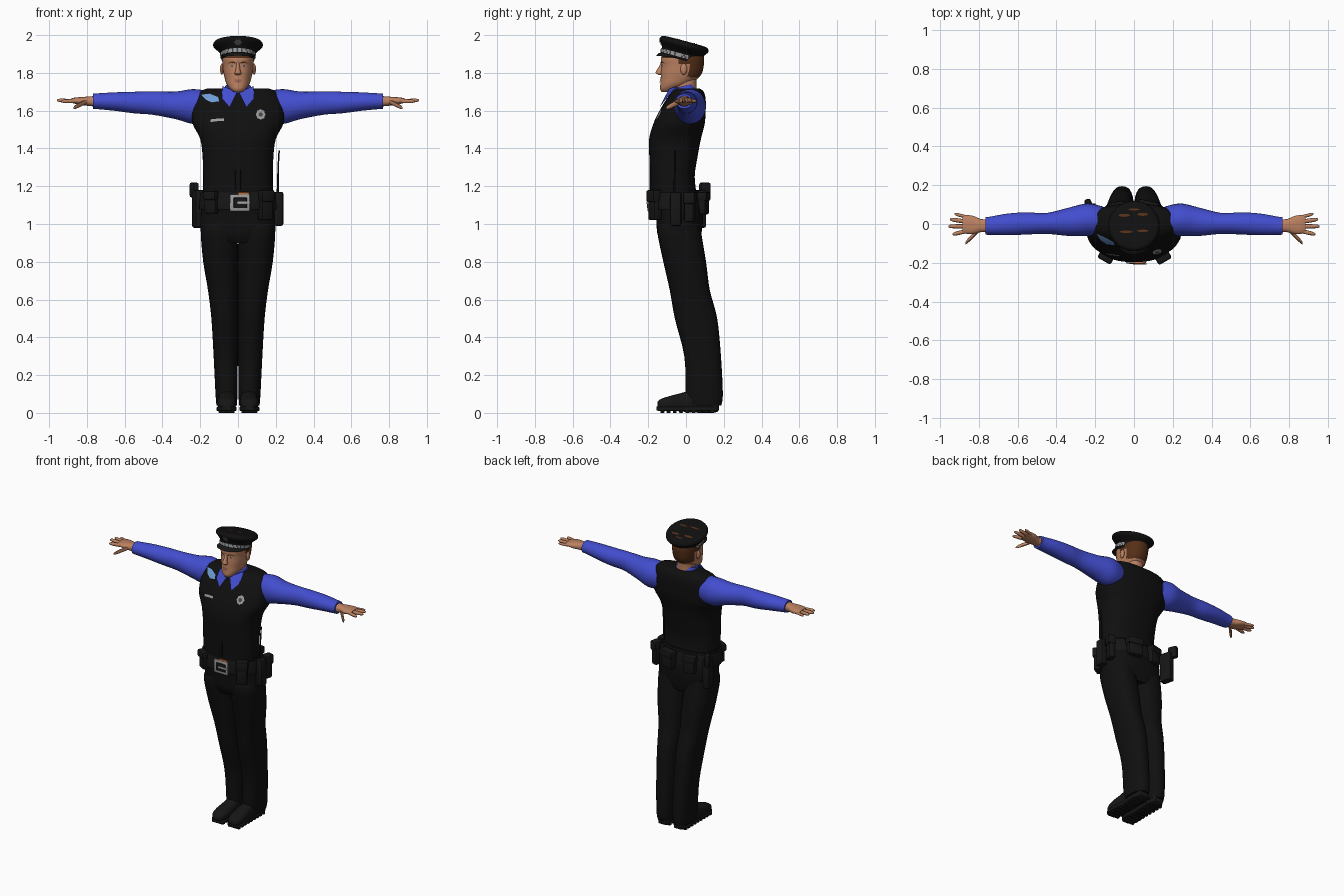
import bpy, bmesh, math
from math import sin, cos, pi, radians
from mathutils import Matrix, Vector
from mathutils.bvhtree import BVHTree

if "Cube" in bpy.data.objects:
    bpy.data.objects.remove(bpy.data.objects["Cube"])


def colour(name, *rgb):
    m = bpy.data.materials.new(name)
    m.use_nodes = True
    m.diffuse_color = (*rgb, 1)
    node = next(n for n in m.node_tree.nodes if n.type == 'BSDF_PRINCIPLED')
    node.inputs["Base Color"].default_value = (*rgb, 1)
    node.inputs["Roughness"].default_value = 0.8
    return m


BLACK = colour("black_cloth", .005, .005, .005)
LEATHER = colour("black_leather", .008, .008, .008)
BLUE = colour("blue_shirt", .055, .075, .62)
SKIN = colour("skin", .5, .22, .12)
HAIR = colour("brown_hair", .09, .028, .009)
SILVER = colour("silver", .33, .33, .34)
PATCH = colour("light_blue", .16, .33, .66)
LIPS = colour("lips", .32, .11, .07)
GREY = colour("dark_grey", .06, .06, .06)
BRASS = colour("brass", .5, .16, .05)


def finish(name, bm, mats, matrix=None, rule=None):
    if matrix:
        bm.transform(matrix)
    bmesh.ops.recalc_face_normals(bm, faces=bm.faces)
    if rule:
        for f in bm.faces:
            f.material_index = int(rule(f.calc_center_median()))
    tree = BVHTree.FromBMesh(bm)
    me = bpy.data.meshes.new(name)
    bm.to_mesh(me)
    bm.free()
    for m in mats:
        me.materials.append(m)
    ob = bpy.data.objects.new(name, me)
    bpy.context.collection.objects.link(ob)
    ob.select_set(True)
    bpy.context.view_layer.objects.active = ob
    return tree


def spline(a, b, c, d, t):
    return b + .5 * t * (c - a + t * (2 * a - 5 * b + 4 * c - d + t * (3 * (b - c) + d - a)))


# Loft of superellipse rings: each row is (position, centre a, centre b, radius a, radius b)
def loft(name, rows, mats, axis='z', n=28, steps=4, power=2.2, matrix=None, rule=None, keep=None):
    full = []
    for i in range(len(rows) - 1):
        q = [rows[max(i - 1, 0)], rows[i], rows[i + 1], rows[min(i + 2, len(rows) - 1)]]
        full += [[spline(*v, s / steps) for v in zip(*q)] for s in range(steps)]
    full.append(rows[-1])
    bm = bmesh.new()
    rings = []
    for t, a, b, ra, rb in full:
        ring = []
        for k in range(n):
            c, s = cos(2 * pi * k / n), sin(2 * pi * k / n)
            u = a + ra * math.copysign(abs(c) ** (2 / power), c)
            v = b + rb * math.copysign(abs(s) ** (2 / power), s)
            ring.append(bm.verts.new({'z': (u, v, t), 'x': (t, u, v), 'y': (u, t, v)}[axis]))
        rings.append(ring)
    for r, q in zip(rings, rings[1:]):
        for k in range(n):
            bm.faces.new((r[k], r[(k + 1) % n], q[(k + 1) % n], q[k]))
    bm.faces.new(rings[0])
    bm.faces.new(rings[-1])
    if keep:
        gone = [f for f in bm.faces if not keep(f.calc_center_median())]
        bmesh.ops.delete(bm, geom=gone, context='FACES')
    return finish(name, bm, mats, matrix, rule)


def box(name, at, size, mat, turn=0, bevel=.008):
    bm = bmesh.new()
    bmesh.ops.create_cube(bm, size=1, matrix=Matrix.Diagonal((*size, 1)))
    bmesh.ops.bevel(bm, geom=bm.edges[:], offset=bevel, segments=2, affect='EDGES', profile=.5)
    finish(name, bm, [mat], Matrix.Translation(at) @ Matrix.Rotation(radians(turn), 4, 'Z'))


# Thin plate laid over a surface, thrown from the front or from above
def decal(name, outline, tree, mat, down=False, lift=.004):
    bm = bmesh.new()
    mid = sum((Vector(p) for p in outline), Vector((0, 0))) / len(outline)

    def drop(p):
        src, ray = ((p[0], p[1], 3), (0, 0, -1)) if down else ((p[0], -3, p[1]), (0, 1, 0))
        hit = tree.ray_cast(Vector(src), Vector(ray))[0]
        if hit is None:
            hit = Vector((p[0], p[1], 1.9)) if down else Vector((p[0], -.1, p[1]))
        return bm.verts.new(hit - Vector(ray) * lift)
    centre = drop(mid)
    rings = [[drop(mid.lerp(Vector(p), s)) for p in outline] for s in (.5, 1)]
    n = len(outline)
    for k in range(n):
        j = (k + 1) % n
        bm.faces.new((centre, rings[0][k], rings[0][j]))
        bm.faces.new((rings[0][k], rings[1][k], rings[1][j], rings[0][j]))
    finish(name, bm, [mat])


def oval(x, z, rx, rz, n=12, star=1):
    return [(x + rx * cos(2 * pi * k / n) * (star if k % 2 else 1),
             z + rz * sin(2 * pi * k / n) * (star if k % 2 else 1)) for k in range(n)]


# Vest, trouser seat and belt
torso = loft("vest", [(1.15, 0, -.065, .185, .122), (1.25, 0, -.072, .185, .118), (1.35, 0, -.067, .187, .127),
                      (1.45, 0, -.058, .2, .137), (1.53, 0, -.037, .24, .136), (1.6, 0, -.018, .245, .122),
                      (1.66, 0, 0, .23, .104), (1.7, 0, .01, .205, .084), (1.718, 0, .012, .16, .06)],
             [BLACK], power=2.5, n=40)
loft("trouser_seat", [(.9, 0, -.03, .15, .1), (.95, 0, -.035, .195, .117), (1.05, 0, -.035, .198, .125),
                      (1.18, 0, -.06, .188, .124)], [BLACK], power=2.5, n=40)
loft("belt", [(1.08, 0, -.055, .203, .137), (1.085, 0, -.055, .206, .14), (1.16, 0, -.058, .2, .134),
              (1.165, 0, -.058, .197, .131)], [LEATHER], power=2.5, n=40, steps=2)
box("vest_placket", (0, -.187, 1.32), (.03, .012, .28), BLACK, bevel=.003)

# Buckle
box("buckle_frame", (.01, -.197, 1.112), (.105, .012, .09), SILVER, bevel=.004)
box("buckle_opening", (.012, -.201, 1.112), (.07, .01, .055), LEATHER, bevel=.003)
box("buckle_prong", (.03, -.205, 1.112), (.07, .008, .014), SILVER, bevel=.003)
box("buckle_trim", (.03, -.2, 1.162), (.06, .01, .013), BRASS, bevel=.003)

# Belt gear: position, size, turn
for name, at, size, turn in [
        ("front_pouch", (.145, -.165, 1.1), (.07, .05, .16), 30),
        ("front_right_pouch", (-.14, -.165, 1.115), (.07, .045, .12), -30),
        ("radio", (.215, -.055, 1.08), (.05, .06, .18), 0),
        ("left_pouch", (.205, .02, 1.09), (.045, .055, .16), -15),
        ("rear_pouch", (.07, .09, 1.11), (.1, .05, .12), -12),
        ("rear_right_pouch", (-.09, .085, 1.11), (.08, .045, .12), 12),
        ("holster", (-.212, .065, 1.08), (.05, .08, .2), 15),
        ("pistol_grip", (-.232, .1, 1.18), (.035, .06, .08), 25)]:
    box(name, at, size, LEATHER, turn, .012)
    if "pouch" in name:
        box(name + "_flap", (at[0] * 1.02, at[1] * 1.02, at[2] + size[2] * .3),
            (size[0] + .008, size[1] + .008, size[2] * .4), LEATHER, turn, .01)
loft("radio_antenna", [(1.15, .21, -.06, .006, .006), (1.3, .213, -.06, .004, .004), (1.39, .218, -.06, .004, .004)],
     [LEATHER], n=8)

# Vest insignia
decal("badge", oval(.12, 1.58, .026, .028, 16, .88), torso, SILVER)
decal("badge_centre", oval(.12, 1.58, .012, .012), torso, GREY, lift=.006)
decal("name_plate", [(-.145, 1.54), (-.11, 1.544), (-.075, 1.546), (-.075, 1.56), (-.11, 1.558), (-.145, 1.554)],
      torso, SILVER)
decal("shoulder_patch", [(-.195, 1.685), (-.17, 1.658), (-.14, 1.644), (-.1, 1.65), (-.105, 1.672), (-.15, 1.69)],
      torso, PATCH)

# Limbs, mirrored
for side, s in (("left", 1), ("right", -1)):
    flip = Matrix.Scale(s, 4, (1, 0, 0))
    loft(side + "_trouser_leg", [(.04, .06, .097, .054, .09), (.1, .061, .097, .058, .098), (.3, .065, .088, .064, .097),
                                 (.5, .071, .053, .07, .112), (.65, .08, .02, .079, .106), (.8, .092, -.007, .092, .113),
                                 (.95, .1, -.035, .097, .116), (1.0, .1, -.035, .09, .11)],
         [BLACK], matrix=flip, power=2.4)
    loft(side + "_shoe", [(-.152, .06, .042, .02, .015), (-.135, .06, .045, .04, .028), (-.09, .06, .05, .05, .038),
                          (-.03, .058, .056, .048, .048), (.03, .058, .06, .046, .058), (.12, .058, .06, .046, .06),
                          (.165, .058, .055, .04, .05), (.175, .058, .05, .025, .03)],
         [LEATHER], axis='y', matrix=flip, power=2.5)
    sole = [(-.155, .06, .023, .025, .01), (-.13, .06, .021, .046, .012), (-.08, .06, .021, .053, .012),
            (.0, .058, .021, .045, .012), (.12, .058, .021, .048, .012), (.172, .058, .021, .03, .012)]
    loft(side + "_sole", sole, [LEATHER], axis='y', matrix=flip, power=6, steps=3)
    for k in range(9):
        box(side + "_tread", (s * .06, -.125 + k * .033, .008), (.085, .02, .016), LEATHER, bevel=.003)
    loft(side + "_sleeve", [(.16, .015, 1.62, .075, .085), (.24, .022, 1.622, .084, .092), (.33, .012, 1.628, .074, .073),
                            (.45, .003, 1.64, .054, .062), (.55, .003, 1.643, .057, .057), (.65, -.002, 1.648, .056, .049),
                            (.74, -.009, 1.65, .047, .042), (.767, -.01, 1.65, .045, .04)],
         [BLUE], axis='x', matrix=flip, power=2)
    loft(side + "_hand", [(.755, -.01, 1.65, .034, .028), (.79, -.008, 1.65, .034, .025), (.83, -.005, 1.651, .047, .021),
                          (.865, -.002, 1.653, .048, .016), (.885, 0, 1.653, .042, .011)],
         [SKIN], axis='x', matrix=flip, power=2.4, steps=3)
    for finger, x0, y0, x1, y1, z1, r in [
            ("thumb", .8, -.03, .87, -.1, 1.615, .013), ("index_finger", .865, -.037, .935, -.053, 1.65, .011),
            ("middle_finger", .87, -.012, .957, -.012, 1.655, .011), ("ring_finger", .87, .013, .948, .024, 1.655, .011),
            ("little_finger", .86, .035, .925, .052, 1.652, .009)]:
        rows = [(x0 + (x1 - x0) * t, y0 + (y1 - y0) * t, 1.65 + (z1 - 1.65) * t, r * w, r * w)
                for t, w in ((0, 1), (.45, 1), (.85, .85), (1, .4))]
        loft(f"{side}_{finger}", rows, [SKIN], axis='x', matrix=flip, n=10, steps=2)
    # Collar flap
    bm = bmesh.new()
    bm.faces.new([bm.verts.new(p) for p in [(.006, -.1, 1.695), (.045, -.14, 1.618), (.086, -.112, 1.665),
                                            (.082, -.05, 1.73), (.045, -.09, 1.715)]])
    bmesh.ops.solidify(bm, geom=bm.faces[:], thickness=.008)
    finish(side + "_collar_flap", bm, [BLUE], flip)
    # Ear
    bm = bmesh.new()
    bmesh.ops.create_uvsphere(bm, u_segments=12, v_segments=8, radius=1,
                              matrix=flip @ Matrix.Translation((.085, -.012, 1.82)) @ Matrix.Diagonal((.01, .018, .03, 1)))
    finish(side + "_ear", bm, [SKIN])

# Collar band, neck and head
loft("collar_band", [(-.05, 0, 0, .085, .078), (.0, 0, 0, .076, .07), (.04, 0, 0, .068, .064)], [BLUE],
     matrix=Matrix.Translation((0, -.01, 1.69)) @ Matrix.Rotation(radians(14), 4, 'X'))
loft("neck", [(1.62, 0, .005, .058, .058), (1.72, 0, -.005, .056, .06), (1.8, 0, -.01, .056, .07)], [SKIN])
face = loft("head", [(1.698, 0, -.1, .022, .028), (1.715, 0, -.088, .042, .049), (1.74, 0, -.06, .06, .076),
                     (1.77, 0, -.036, .07, .098), (1.8, 0, -.024, .077, .109), (1.84, 0, -.018, .081, .112),
                     (1.88, 0, -.018, .084, .114), (1.93, 0, -.01, .075, .095)],
            [SKIN, HAIR], n=40, steps=5,
            rule=lambda c: c.z > 1.885 or (c.y > .012 and c.z > 1.775) or (c.y > -.035 and c.z > 1.845))
loft("nose", [(1.788, 0, -.132, .012, .008), (1.798, 0, -.138, .018, .022), (1.812, 0, -.135, .013, .022),
              (1.84, 0, -.128, .009, .012), (1.86, 0, -.123, .009, .008)], [SKIN], n=14)
decal("upper_lip", oval(0, 1.762, .024, .004), face, LIPS, lift=.003)
decal("lower_lip", oval(0, 1.753, .018, .004), face, LIPS, lift=.004)
for s in (1, -1):
    decal("eye", oval(s * .032, 1.837, .012, .005), face, SILVER, lift=.002)
    decal("iris", oval(s * .032, 1.837, .005, .005), face, GREY, lift=.003)
    decal("eyebrow", [(s * .013, 1.848), (s * .035, 1.856), (s * .054, 1.85), (s * .035, 1.862), (s * .014, 1.857)],
          face, HAIR, lift=.004)

# Cap, tilted back
tilt = Matrix.Translation((0, -.03, 1.875)) @ Matrix.Rotation(radians(-15), 4, 'X')
cap = loft("cap_crown", [(-.005, 0, 0, .088, .108), (.03, 0, 0, .091, .109), (.045, 0, 0, .105, .116),
                         (.068, 0, 0, .13, .132), (.082, 0, 0, .13, .132), (.094, 0, 0, .115, .117),
                         (.097, 0, 0, .06, .06)], [BLACK], n=40, matrix=tilt, power=2)
loft("cap_check_band", [(.008, 0, 0, .093, .112), (.018, 0, 0, .094, .113), (.028, 0, 0, .095, .114)],
     [SILVER, GREY], n=72, steps=1, power=2, matrix=tilt, keep=lambda c: c.y < .035 and c.length > .05,
     rule=lambda c: (int((math.atan2(c.x, -c.y - .03) + pi) * 36 / pi) + (c.z > 1.89)) % 3 == 0)
bm = bmesh.new()
rows = []
for k in range(25):
    a = radians(-78 + 6.5 * k)
    reach = .03 * cos(a)
    rows.append([bm.verts.new((sin(a) * (.09 + w * reach), -cos(a) * (.108 + w * reach * .7), .006 - w * reach * d))
                 for w, d in ((0, 0), (.5, .5), (1, .8))])
for p, q in zip(rows, rows[1:]):
    for j in (0, 1):
        bm.faces.new((p[j], p[j + 1], q[j + 1], q[j]))
bmesh.ops.solidify(bm, geom=bm.faces[:], thickness=.005)
finish("cap_visor", bm, [LEATHER], tilt)
decal("cap_badge", oval(0, 1.962, .024, .018, 12, .7), cap, GREY)
# Brown slivers on the cap top
for x, y, rx, ry in ((-.05, .045, .03, .008), (.045, .05, .028, .008), (-.04, -.04, .035, .006),
                     (.045, -.035, .03, .006), (0, .075, .03, .005)):
    decal("cap_top_trim", oval(x, y, rx, ry), cap, HAIR, down=True, lift=.002)

bpy.ops.object.shade_smooth_by_angle(angle=radians(40))
